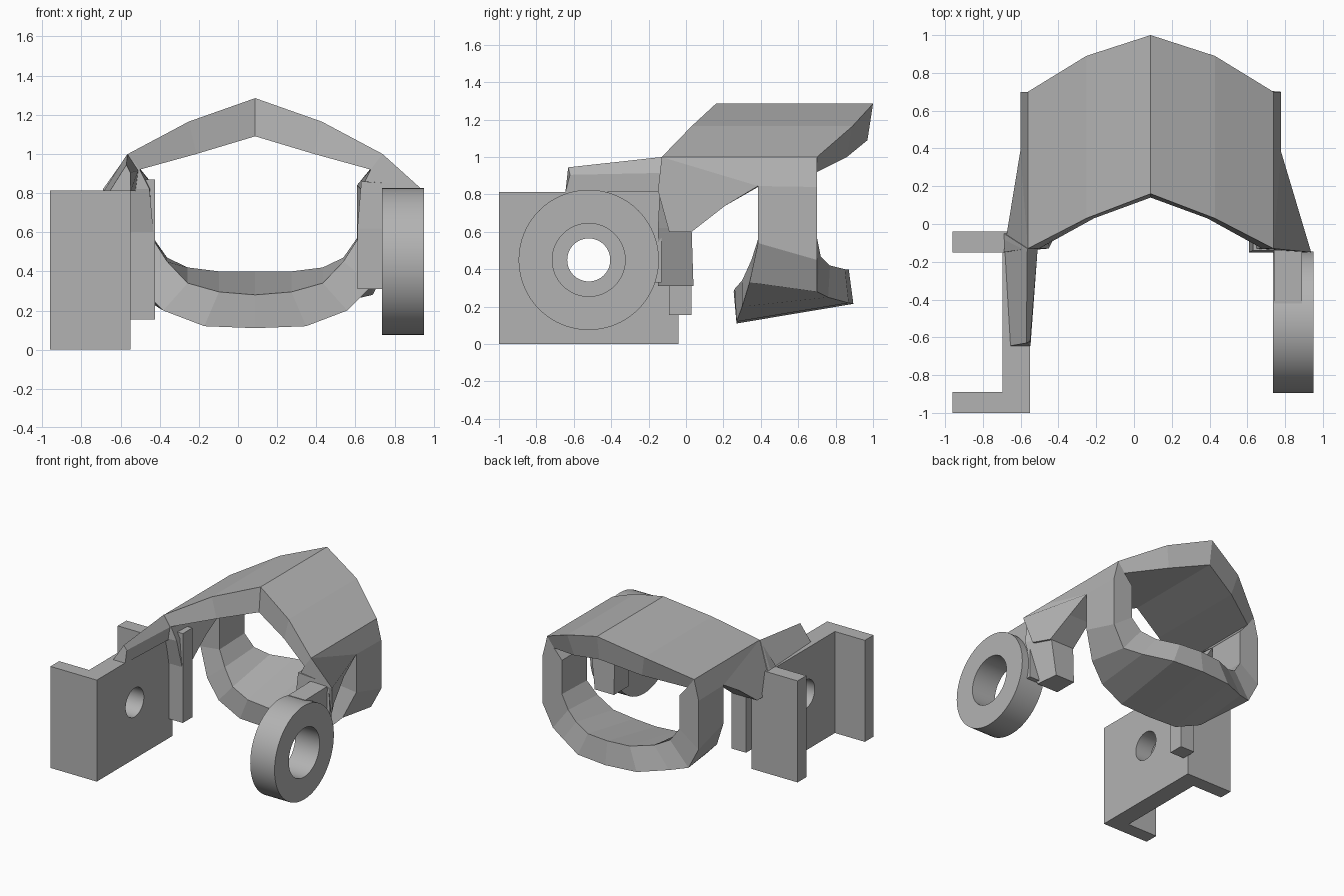
import bpy
import bmesh
import math
from mathutils import Matrix

cube = bpy.data.objects.get("Cube")
if cube:
    bpy.data.objects.remove(cube, do_unlink=True)

CENTRE = 0.088                      # mirror plane of the visor
AXIS_Y, AXIS_Z = -0.52, 0.45        # shared pivot axis of both mounts

grey = bpy.data.materials.new("plain grey")
grey.use_nodes = True
grey.diffuse_color = (0.45, 0.45, 0.45, 1)
grey.node_tree.nodes["Principled BSDF"].inputs["Base Color"].default_value = grey.diffuse_color


def finish(name, bm):
    """Turn a bmesh into a named, coloured object."""
    bmesh.ops.recalc_face_normals(bm, faces=bm.faces)
    mesh = bpy.data.meshes.new(name)
    bm.to_mesh(mesh)
    bm.free()
    mesh.materials.append(grey)
    obj = bpy.data.objects.new(name, mesh)
    bpy.context.scene.collection.objects.link(obj)
    return obj


def loft(name, sections, closed=False):
    """Skin a row of equal-length cross-sections, capped or closed into a loop."""
    bm = bmesh.new()
    rows = [[bm.verts.new(point) for point in section] for section in sections]
    pairs = list(zip(rows, rows[1:]))
    if closed:
        pairs.append((rows[-1], rows[0]))
    else:
        bm.faces.new(rows[0])
        bm.faces.new(rows[-1])
    for first, second in pairs:
        count = len(first)
        for i in range(count):
            j = (i + 1) % count
            bm.faces.new((first[i], first[j], second[j], second[i]))
    return finish(name, bm)


def prism(name, outline, bottom, top):
    """Extrude a plan outline between two heights."""
    return loft(name, [[(x, y, z) for x, y in outline] for z in (bottom, top)])


def cylinder(name, radius, x_low, x_high):
    """Cylinder along the pivot axis."""
    bm = bmesh.new()
    place = Matrix.Translation(((x_low + x_high) / 2, AXIS_Y, AXIS_Z))
    turn = Matrix.Rotation(math.pi / 2, 4, "Y")
    bmesh.ops.create_cone(bm, cap_ends=True, segments=64, radius1=radius, radius2=radius,
                          depth=x_high - x_low, matrix=place @ turn)
    return finish(name, bm)


def bore(obj, radius, x_low, x_high):
    """Drill a round hole along the pivot axis and shade the round walls smooth."""
    cutter = cylinder("bore_cutter", radius, x_low, x_high)
    cutter.hide_render = True
    modifier = obj.modifiers.new("bore", "BOOLEAN")
    modifier.operation = "DIFFERENCE"
    modifier.solver = "EXACT"
    modifier.object = cutter
    bpy.ops.object.select_all(action="DESELECT")
    bpy.context.view_layer.objects.active = obj
    obj.select_set(True)
    bpy.ops.object.modifier_apply(modifier=modifier.name)
    bpy.data.objects.remove(cutter, do_unlink=True)
    bpy.ops.object.shade_smooth_by_angle(angle=math.radians(30))


# Hood: half-width, front (y, z), rear (y, z) for the outer then the inner skin
hood_half = [
    ((0, (.16, 1.285), (1, 1.285)), (0, (.14, 1.09), (.97, 1.09))),
    ((.34, (.03, 1.165), (.89, 1.165)), (.30, (.03, 1), (.86, 1))),
    ((.65, (-.13, 1), (.70, 1)), (.59, (-.13, .92), (.70, .92))),
    ((.69, (.385, .845), (.70, .84)), (.52, (.385, .84), (.70, .84))),
    ((.69, (.385, .54), (.70, .45)), (.52, (.385, .56), (.70, .57))),
    ((.60, (.34, .33), (.70, .28)), (.45, (.35, .45), (.72, .47))),
    ((.47, (.30, .20), (.76, .25)), (.345, (.30, .34), (.77, .42))),
    ((.26, (.27, .12), (.87, .22)), (.185, (.26, .295), (.85, .40))),
    ((0, (.27, .11), (.895, .215)), (0, (.255, .28), (.87, .40))),
]


def hood_section(skins, side):
    (outer, outer_front, outer_rear), (inner, inner_front, inner_rear) = skins
    out_x, in_x = CENTRE + side * outer, CENTRE + side * inner
    return [(out_x, *outer_front), (out_x, *outer_rear),
            (in_x, *inner_rear), (in_x, *inner_front)]


loop = [hood_section(skins, 1) for skins in hood_half]
loop += [hood_section(skins, -1) for skins in reversed(hood_half[1:-1])]
loft("hood_and_chin_band", loop, closed=True)

# Cheeks: flared webs below the front corners of the hood
for label, side, flare in (("left", 1, .85), ("right", -1, .778)):
    outer = [(.65, -.13, 1), (.69, .385, .845), (.705, .21, .74),
             (.74, .03, .6), (flare - .04, -.09, .6), (flare, -.15, .82)]
    inner = [(.59, -.13, .92), (.52, .385, .84), (.52, .21, .74),
             (.52, .03, .6), (.52, -.09, .6), (.54, -.13, .82)]
    loft(label + "_cheek", [[(CENTRE + side * w, y, z) for w, y, z in skin]
                            for skin in (outer, inner)])

# Left arm: block under the cheek, then a wedge running into the pivot ring
loft("left_arm_block", [
    [(.61, -.15, .31), (.80, -.15, .31), (.78, .04, .31), (.61, .04, .31)],
    [(.61, -.15, .62), (.92, -.15, .62), (.82, .03, .62), (.61, .03, .62)],
    [(.63, -.14, .86), (.90, -.14, .84), (.79, .03, .86), (.63, .03, .86)],
])
loft("left_arm_wedge", [
    [(x, -.13, .82), (x, -.42, .815), (x, -.42, .70), (x, -.2, .33), (x, -.13, .33)]
    for x in (.74, .89)
])
ring = cylinder("left_pivot_ring", .375, .735, .95)
bore(ring, .195, .6, 1.1)

# Right mount: channel-shaped plate with a pivot hole
channel = prism("right_channel_bracket",
                [(-.55, -1), (-.96, -1), (-.96, -.89), (-.695, -.89),
                 (-.695, -.15), (-.96, -.15), (-.96, -.04), (-.55, -.04)], 0, .812)
bore(channel, .115, -.8, -.4)

# Right post behind the plate, and the tapered rib along the top of it
prism("right_post", [(-.552, -.09), (-.425, -.09), (-.425, .03), (-.552, .03)], .155, .87)
loft("right_top_rib", [
    [(-.57, -.63, .945), (-.655, -.645, .81), (-.548, -.645, .81), (-.55, -.62, .905)],
    [(-.565, -.13, 1), (-.69, -.05, .81), (-.52, -.05, .81), (-.51, -.13, .915)],
])
